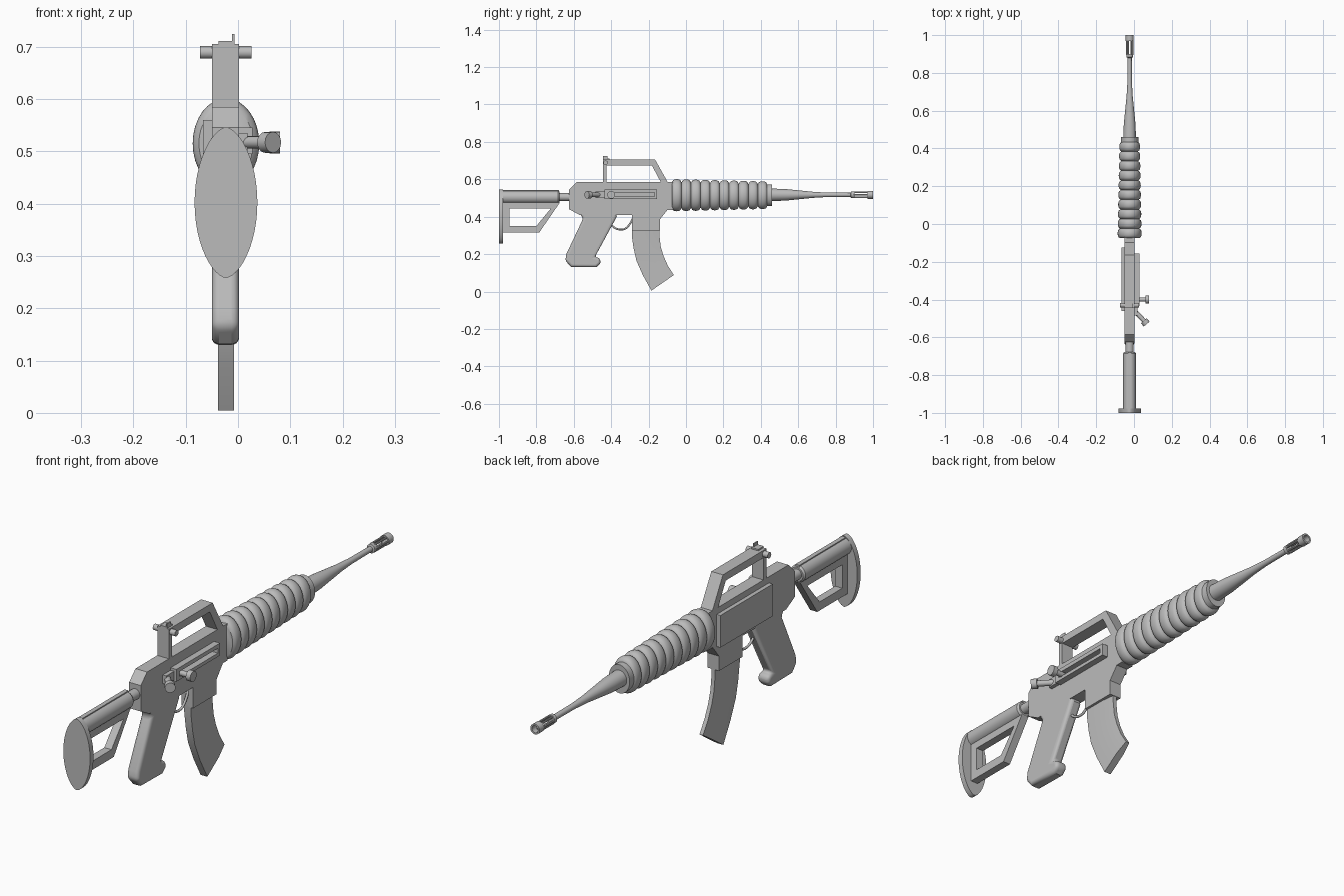
import bpy, bmesh, math
from mathutils import Vector

cube = bpy.data.objects.get("Cube")
if cube:
    bpy.data.objects.remove(cube, do_unlink=True)

CX = -0.023      # centre plane of the body
AXIS = 0.517     # bore height

grey = bpy.data.materials.new("mid_grey")
grey.use_nodes = True
COLOR = (0.5, 0.5, 0.5, 1)
grey.diffuse_color = COLOR
grey.node_tree.nodes["Principled BSDF"].inputs["Base Color"].default_value = COLOR


def finish(name, bm, angle=35, bevel=0):
    bmesh.ops.recalc_face_normals(bm, faces=bm.faces)
    mesh = bpy.data.meshes.new(name)
    bm.to_mesh(mesh)
    bm.free()
    mesh.materials.append(grey)
    ob = bpy.data.objects.new(name, mesh)
    bpy.context.collection.objects.link(ob)
    bpy.ops.object.select_all(action='DESELECT')
    ob.select_set(True)
    bpy.context.view_layer.objects.active = ob
    if bevel:
        mod = ob.modifiers.new("round", 'BEVEL')
        mod.width, mod.segments, mod.limit_method = bevel, 5, 'ANGLE'
        mod.angle_limit = math.radians(50)
    bpy.ops.object.shade_smooth_by_angle(angle=math.radians(angle))
    return ob


def loft(name, rings, angle=35, caps=True):
    """Skin a list of equal-length point rings."""
    bm = bmesh.new()
    rows = [[bm.verts.new(p) for p in ring] for ring in rings]
    for a, b in zip(rows, rows[1:]):
        for i in range(len(a)):
            j = (i + 1) % len(a)
            bm.faces.new((a[i], a[j], b[j], b[i]))
    if caps:
        bm.faces.new(rows[0])
        bm.faces.new(rows[-1])
    return finish(name, bm, angle)


def slab(name, pts, x0, x1, bevel=0):
    """Extrude a side (y, z) outline across x."""
    bm = bmesh.new()
    face = bm.faces.new([bm.verts.new((x0, y, z)) for y, z in pts])
    ext = bmesh.ops.extrude_face_region(bm, geom=[face])
    for v in ext["geom"]:
        if isinstance(v, bmesh.types.BMVert):
            v.co.x = x1
    return finish(name, bm, bevel=bevel)


def frame(name, outer, inner, x0, x1, closed=True):
    """Band between matching outer and inner side outlines."""
    bm = bmesh.new()
    rows = [[bm.verts.new((x, y, z)) for y, z in pts]
            for pts, x in ((outer, x0), (outer, x1), (inner, x1), (inner, x0))]
    n = len(outer)
    for k in range(4):
        a, b = rows[k], rows[(k + 1) % 4]
        for i in range(n if closed else n - 1):
            j = (i + 1) % n
            bm.faces.new((a[i], a[j], b[j], b[i]))
    if not closed:
        for i in (0, -1):
            bm.faces.new([r[i] for r in rows])
    return finish(name, bm)


def box(name, x0, x1, y0, y1, z0, z1):
    return slab(name, [(y0, z0), (y1, z0), (y1, z1), (y0, z1)], x0, x1)


def turned(name, profile, z=AXIS, sx=1.0, n=32, caps=True):
    """Revolve a (y, radius) profile round the long axis."""
    rings = [[(CX + sx * r * math.cos(t), y, z + r * math.sin(t))
              for t in (math.tau * i / n for i in range(n))] for y, r in profile]
    return loft(name, rings, caps=caps)


def rod(name, a, b, r, n=16):
    a, b = Vector(a), Vector(b)
    bm = bmesh.new()
    bmesh.ops.create_cone(bm, cap_ends=True, segments=n, radius1=r, radius2=r, depth=(b - a).length)
    turn = (b - a).to_track_quat('Z', 'Y').to_matrix()
    for v in bm.verts:
        v.co = turn @ v.co + (a + b) / 2
    return finish(name, bm)


# Receiver with magazine well
slab("receiver", [(-.585, .585), (-.625, .545), (-.625, .44), (-.57, .41), (-.29, .41),
                  (-.29, .325), (-.14, .325), (-.14, .385), (-.10, .435), (-.07, .435),
                  (-.07, .585)], -.05, .002)

# Pistol grip
slab("grip", [(-.622, .46), (-.575, .43), (-.55, .39), (-.64, .2), (-.645, .165), (-.615, .132),
              (-.48, .13), (-.456, .15), (-.46, .178), (-.487, .185), (-.37, .40), (-.38, .46)],
     -.05, .002, bevel=.02)

# Curved magazine, thinner toward the front
rear = [(-.29, .40), (-.29, .30), (-.28, .23), (-.265, .165), (-.232, .09), (-.185, .005)]
front = [(-.142, .40), (-.142, .30), (-.135, .24), (-.12, .19), (-.097, .138), (-.065, .088)]
rings = []
for r, f in zip(rear, front):
    r, f = Vector(r), Vector(f)
    m = r.lerp(f, .62)
    rings.append([(CX + dx, p.x, p.y) for dx, p in
                  ((-.015, r), (.015, r), (.015, m), (.008, f), (-.008, f), (-.015, m))])
loft("magazine", rings, angle=20)

# Trigger guard
curve = bpy.data.curves.new("trigger_guard", 'CURVE')
curve.dimensions, curve.bevel_depth, curve.resolution_u = '3D', .005, 6
spline = curve.splines.new('NURBS')
path = [(-.41, .37), (-.39, .34), (-.35, .325), (-.31, .335), (-.285, .39)]
spline.points.add(len(path) - 1)
for p, (y, z) in zip(spline.points, path):
    p.co = (CX, y, z, 1)
spline.use_endpoint_u = True
curve.materials.append(grey)
bpy.context.collection.objects.link(bpy.data.objects.new("trigger_guard", curve))

# Carry handle, rear sight and its knobs
frame("carry_handle", [(-.445, .58), (-.445, .705), (-.165, .705), (-.095, .58)],
      [(-.425, .58), (-.425, .675), (-.183, .675), (-.132, .58)], -.05, .002, closed=False)
box("sight_base", -.037, -.007, -.445, -.41, .70, .711)
box("sight_blade", -.011, -.007, -.445, -.42, .705, .724)
rod("sight_knobs", (-.073, -.43, .689), (.026, -.43, .689), .012)

# Side plate on one side, slotted rail on the other
box("side_plate", -.067, -.045, -.46, -.125, .43, .56)
frame("side_rail", [(-.435, .495), (-.155, .495), (-.155, .545), (-.435, .545)],
      [(-.415, .509), (-.168, .509), (-.168, .529), (-.415, .529)], 0, .028)
rod("charging_stem", (0, -.40, AXIS), (.06, -.40, AXIS), .011)
rod("charging_knob", (.06, -.40, AXIS), (.08, -.40, AXIS), .021)
box("lever_base", 0, .018, -.485, -.435, .50, .535)
rod("lever_stem", (.008, -.465, AXIS), (.06, -.52, AXIS), .012)
rod("lever_knob", (.052, -.512, AXIS), (.067, -.53, AXIS), .02)

# Ribbed handguard with an oval section
COUNT, START, PITCH = 10, -.075, .051
profile = []
for k in range(COUNT):
    size = .086 - .0013 * k
    for s in range(9):
        t = s / 8
        bulge = math.sqrt(max(0, 1 - (2 * t - 1) ** 2))
        profile.append((START + PITCH * (k + t * .99), size - .016 * (1 - bulge)))
turned("handguard", profile, z=.515, sx=.74)
turned("handguard_collar", [(.43, .058), (.46, .058)], z=.515, sx=.8)

# Tapered barrel
turned("barrel", [(.44, .034), (.53, .031), (.6, .024), (.68, .016), (.75, .012), (.89, .011)])

# Slotted muzzle
turned("muzzle_base", [(.88, .012), (.883, .018), (.9, .018)])
turned("muzzle_ring", [(.97, .014), (.97, .021), (1, .021), (1, .014), (.97, .014)], caps=False)
for i in range(6):
    t = math.tau * i / 6
    x, z = CX + .015 * math.cos(t), AXIS + .015 * math.sin(t)
    rod("muzzle_bar", (x, .895, z), (x, .975, z), .0042, 8)

# Stock tube, brace and butt plate
turned("buffer_tube", [(-.70, .021), (-.61, .021)], z=.505)
turned("stock_tube", [(-.985, .034), (-.685, .034), (-.677, .028)], z=.505)
box("stock_ridge", CX - .009, CX + .009, -.985, -.68, .50, .542)
frame("stock_brace", [(-.985, .475), (-.675, .475), (-.785, .315), (-.985, .315)],
      [(-.945, .445), (-.722, .445), (-.80, .35), (-.945, .35)], CX - .016, CX + .016)
plate = []
for y in (-1, -.978):
    ring = []
    for i in range(48):
        t = math.tau * i / 48
        c = math.cos(t)
        ring.append((CX + .06 * math.copysign(abs(c) ** 1.2, c), y, .402 + .144 * math.sin(t)))
    plate.append(ring)
loft("butt_plate", plate)
